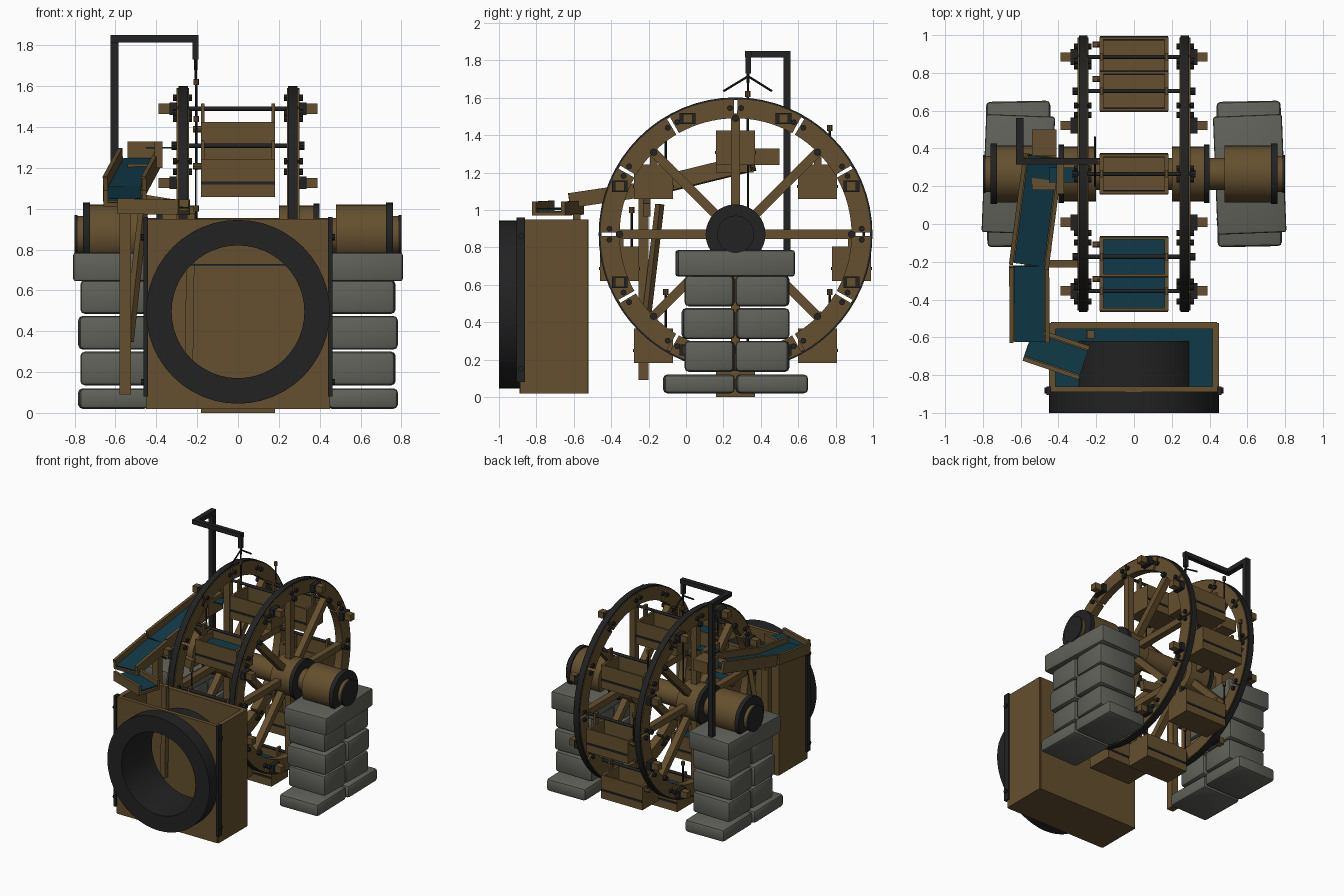
import bpy, bmesh, math
from mathutils import Vector, Matrix

if "Cube" in bpy.data.objects:
    bpy.data.objects.remove(bpy.data.objects["Cube"])


def material(name, rgb):
    m = bpy.data.materials.new(name)
    m.use_nodes = True
    m.diffuse_color = (*rgb, 1)
    m.node_tree.nodes["Principled BSDF"].inputs["Base Color"].default_value = (*rgb, 1)
    return m


WOOD = material("brown wood", (0.13, 0.08, 0.028))
IRON = material("dark iron", (0.016, 0.016, 0.016))
STONE = material("grey stone", (0.115, 0.12, 0.1))
WATER = material("teal water", (0.005, 0.042, 0.065))
CY, CZ = 0.265, 0.87  # wheel axis


def finish(bm, name, mat, smooth=False):
    bmesh.ops.recalc_face_normals(bm, faces=bm.faces)
    me = bpy.data.meshes.new(name)
    bm.to_mesh(me)
    bm.free()
    me.materials.append(mat)
    ob = bpy.data.objects.new(name, me)
    bpy.context.collection.objects.link(ob)
    if smooth:
        bpy.ops.object.select_all(action="DESELECT")
        ob.select_set(True)
        bpy.context.view_layer.objects.active = ob
        bpy.ops.object.shade_smooth_by_angle(angle=math.radians(35))
    return ob


def box(name, mat, x, y, z, bevel=0.0, turn=0.0):
    """Box from three (low, high) ranges, optionally turned about z."""
    bm = bmesh.new()
    mid = Vector([sum(r) / 2 for r in (x, y, z)])
    size = [r[1] - r[0] for r in (x, y, z)]
    bmesh.ops.create_cube(bm, size=1, matrix=Matrix.Translation(mid)
                          @ Matrix.Rotation(turn, 4, "Z") @ Matrix.Diagonal((*size, 1)))
    if bevel:
        bmesh.ops.bevel(bm, geom=bm.edges[:], offset=bevel, segments=2, affect="EDGES", profile=0.5)
    return finish(bm, name, mat, bool(bevel))


def beam(name, mat, a, b, w, h, side=0.0, lift=0.0):
    """Rectangular bar from a to b; side and lift shift it across its run."""
    a, b = Vector(a), Vector(b)
    d = (b - a).normalized()
    ref = Vector((0, 0, 1)) if abs(d.z) < 0.99 else Vector((0, 1, 0))
    s = d.cross(ref).normalized()
    u = s.cross(d)
    bm = bmesh.new()
    ends = [[bm.verts.new(p + s * (side + i * w / 2) + u * (lift + j * h / 2))
             for i, j in ((-1, -1), (1, -1), (1, 1), (-1, 1))] for p in (a, b)]
    for ring in ends:
        bm.faces.new(ring)
    for i in range(4):
        k = (i + 1) % 4
        bm.faces.new((ends[0][i], ends[0][k], ends[1][k], ends[1][i]))
    return finish(bm, name, mat)


def rod(name, mat, a, b, r, sides=12):
    a, b = Vector(a), Vector(b)
    bm = bmesh.new()
    q = (b - a).to_track_quat("Z", "Y").to_matrix().to_4x4()
    bmesh.ops.create_cone(bm, cap_ends=True, segments=sides, radius1=r, radius2=r,
                          depth=(b - a).length, matrix=Matrix.Translation((a + b) / 2) @ q)
    return finish(bm, name, mat, True)


def arc(name, mat, x, r, a0=0.0, a1=math.tau, n=64, at=(CY, CZ), axis="x"):
    """Ring or ring segment of rectangular section about the x or y axis."""
    full = a1 - a0 > 6.28
    bm = bmesh.new()
    rows = []
    for i in range(n if full else n + 1):
        t = a0 + (a1 - a0) * i / n
        row = []
        for p, q in ((x[0], r[0]), (x[1], r[0]), (x[1], r[1]), (x[0], r[1])):
            u, v = at[0] + q * math.cos(t), at[1] + q * math.sin(t)
            row.append(bm.verts.new((p, u, v) if axis == "x" else (u, p, v)))
        rows.append(row)
    for i in range(n):
        p, q = rows[i], rows[(i + 1) % len(rows)]
        for j in range(4):
            k = (j + 1) % 4
            bm.faces.new((p[j], p[k], q[k], q[j]))
    if not full:
        bm.faces.new(rows[0])
        bm.faces.new(rows[-1])
    return finish(bm, name, mat, True)


def polar(x, r, deg):
    t = math.radians(deg)
    return Vector((x, CY + r * math.cos(t), CZ + r * math.sin(t)))


# Wheels, hubs and stone piers on both sides
for s in (-1, 1):
    side = "left" if s > 0 else "right"

    def span(a, b):
        return tuple(sorted((s * a, s * b)))

    def axle(name, mat, a, b, r):
        rod(f"{side}_{name}", mat, (s * a, CY, CZ), (s * b, CY, CZ), r, 32)

    for k in range(12):
        a = math.radians(30 * k)
        arc(f"{side}_rim_segment", WOOD, span(0.24, 0.3), (0.62, 0.722), a + 0.013, a + 0.51, 8)
        for d in (-2.5, 2.5):
            rod(f"{side}_rim_bolt", IRON, polar(s * 0.225, 0.675, 30 * k + d),
                polar(s * 0.318, 0.675, 30 * k + d), 0.016, 8)
    arc(f"{side}_rim_band", IRON, span(0.245, 0.292), (0.718, 0.732))
    for k in range(8):
        beam(f"{side}_spoke", WOOD, polar(s * 0.27, 0.08, 45 * k), polar(s * 0.27, 0.63, 45 * k), 0.05, 0.05)
        m = 45 * k + 22.5
        beam(f"{side}_rim_block", WOOD, polar(s * 0.31, 0.67, m), polar(s * 0.39, 0.67, m), 0.05, 0.05)
        beam(f"{side}_block_plate", IRON, polar(s * 0.3, 0.67, m), polar(s * 0.335, 0.67, m), 0.085, 0.06)
        rod(f"{side}_pivot_nut", IRON, polar(s * 0.3, 0.62, 45 * k), polar(s * 0.325, 0.62, 45 * k), 0.02, 8)
    axle("inner_hub", WOOD, 0.2, 0.37, 0.145)
    axle("hub_band", IRON, 0.37, 0.4, 0.155)
    axle("axle", WOOD, 0, 0.5, 0.085)
    axle("bearing", WOOD, 0.48, 0.73, 0.15)
    axle("bearing_band", IRON, 0.725, 0.76, 0.16)
    axle("axle_end", WOOD, 0.76, 0.785, 0.095)
    axle("axle_cap", IRON, 0.785, 0.8, 0.1)

    for i, z in enumerate((0.02, 0.135, 0.31, 0.485)):
        h = 0.1 if i == 0 else 0.165
        lo, hi = (-0.12, 0.65) if i == 0 else (-0.02 + 0.015 * (i % 2), 0.55)
        for y in ((lo, 0.258), (0.268, hi)):
            box(f"{side}_pier_stone", STONE, span(0.44, 0.78 - 0.01 * (i % 2)), y, (z, z + h), 0.022,
                0.02 * (-1) ** i)
    box(f"{side}_pier_cap", STONE, span(0.43, 0.795), (-0.05, 0.575), (0.645, 0.785), 0.012, s * 0.04)

# Hanging buckets; the rising ones hold water
for k in range(8):
    p = polar(0, 0.62, 45 * k)
    y, z = p.y, p.z
    ys, zs = (y - 0.105, y + 0.105), (z - 0.25, z - 0.065)
    box("bucket_floor", WOOD, (-0.18, 0.18), ys, (z - 0.25, z - 0.235))
    for s in (-1, 1):
        x = s * 0.172
        box("bucket_end", WOOD, (x - 0.01, x + 0.01), ys, zs)
        box("bucket_hanger", WOOD, (x - 0.009, x + 0.009), (y - 0.02, y + 0.02), (z - 0.1, z + 0.025))
        w = y + s * 0.098
        box("bucket_side", WOOD, (-0.17, 0.17), (w - 0.007, w + 0.007), zs)
        box("bucket_strip", IRON, (-0.18, 0.18), (w - 0.012, w + 0.012), (z - 0.19, z - 0.175))
    if k in (3, 4, 5, 6):
        box("bucket_water", WATER, (-0.165, 0.165), (y - 0.095, y + 0.095), (z - 0.13, z - 0.122))
    rod("bucket_pivot", IRON, (-0.3, y, z), (0.3, y, z), 0.011)
    rod("bucket_lever", IRON, (-0.205, y + 0.065, z - 0.12), (-0.205, y + 0.065, z + 0.12), 0.006, 8)
    rod("lever_knob", WOOD, (-0.205, y + 0.065, z + 0.115), (-0.205, y + 0.065, z + 0.145), 0.014, 8)
    rod("lever_collar", WOOD, (-0.22, y + 0.065, z - 0.1), (-0.17, y + 0.065, z - 0.1), 0.016, 8)

# Front tank with round port
TX = 0.44
box("tank_floor", WOOD, (-TX, TX), (-0.89, -0.52), (0.02, 0.05))
box("tank_back", WOOD, (-TX, TX), (-0.555, -0.52), (0.02, 0.95))
front = box("tank_front", WOOD, (-TX, TX), (-0.89, -0.86), (0.02, 0.95))
cutter = rod("port_cutter", WOOD, (0, -1.1, 0.495), (0, -0.8, 0.495), 0.35, 48)
cutter.hide_render = True
cutter.hide_viewport = True
cut = front.modifiers.new("port", "BOOLEAN")
cut.object, cut.operation, cut.solver = cutter, "DIFFERENCE", "EXACT"
for s in (-1, 1):
    box("tank_side", WOOD, tuple(sorted((s * 0.415, s * 0.45))), (-0.885, -0.525), (0.02, 0.95))
    box("tank_corner_strip", IRON, tuple(sorted((s * 0.44, s * 0.462))), (-0.905, -0.86), (0.08, 0.96))
    for z in (0.15, 0.86):
        rod("strip_bolt", IRON, (s * 0.455, -0.882, z), (s * 0.475, -0.882, z), 0.016, 8)
    box("tank_water_side", WATER, tuple(sorted((s * 0.29, s * 0.415))), (-0.86, -0.62), (0.722, 0.73))
box("tank_water_back", WATER, (-0.415, 0.415), (-0.62, -0.555), (0.722, 0.73))
arc("port_flange", IRON, (-1.0, -0.89), (0.325, 0.45), n=48, at=(0, 0.495), axis="y")
arc("port_tube", IRON, (-0.9, -0.62), (0.325, 0.37), n=48, at=(0, 0.495), axis="y")
beam("tank_post", WOOD, (-0.24, -0.585, 0.25), (-0.23, -0.585, 0.98), 0.04, 0.04)


def trough(name, a, b, w, h):
    beam(f"{name}_floor", WOOD, a, b, w, 0.02)
    beam(f"{name}_water", WATER, a, b, w - 0.03, 0.008, 0, 0.025)
    for s in (-1, 1):
        beam(f"{name}_wall", WOOD, a, b, 0.022, h, s * w / 2, h / 2 - 0.01)


# Water chute with head tray, spout and trestle
trough("upper_chute", (-0.48, 0.36, 1.22), (-0.555, -0.21, 1.08), 0.19, 0.09)
trough("lower_chute", (-0.555, -0.22, 1.08), (-0.553, -0.62, 1.02), 0.19, 0.08)
trough("spout", (-0.56, -0.635, 0.985), (-0.265, -0.735, 0.98), 0.165, 0.075)
box("head_tray", WOOD, (-0.54, -0.41), (0.18, 0.36), (1.2, 1.22))
box("head_block", WOOD, (-0.54, -0.41), (0.36, 0.5), (1.24, 1.33))
box("head_side", WOOD, (-0.41, -0.37), (0.16, 0.34), (1.2, 1.33))
box("head_feed", WATER, (-0.45, -0.3), (0.22, 0.3), (1.295, 1.303))
box("trestle_leg", WOOD, (-0.58, -0.525), (-0.255, -0.2), (0.09, 1.06))
beam("trestle_brace", WOOD, (-0.46, -0.14, 1.03), (-0.535, -0.22, 0.35), 0.035, 0.035)
beam("spout_bearer", WOOD, (-0.56, -0.21, 1.05), (-0.25, -0.21, 1.0), 0.04, 0.07)

# Iron gantry and trip hook
box("gantry_mast", IRON, (-0.625, -0.585), (0.52, 0.56), (0.76, 1.85))
box("gantry_arm", IRON, (-0.625, -0.585), (0.315, 0.53), (1.815, 1.85))
box("gantry_beam", IRON, (-0.62, -0.193), (0.315, 0.35), (1.815, 1.85))
box("gantry_drop", IRON, (-0.222, -0.193), (0.318, 0.347), (1.73, 1.82))
rod("hook_stem", IRON, (-0.207, 0.332, 1.68), (-0.207, 0.332, 1.74), 0.008, 8)
for y in (0.2, 0.46):
    rod("hook_arm", IRON, (-0.207, 0.332, 1.715), (-0.207, y, 1.635), 0.006, 8)
rod("hook_chain", IRON, (-0.207, 0.332, 1.0), (-0.207, 0.332, 1.7), 0.005, 6)
